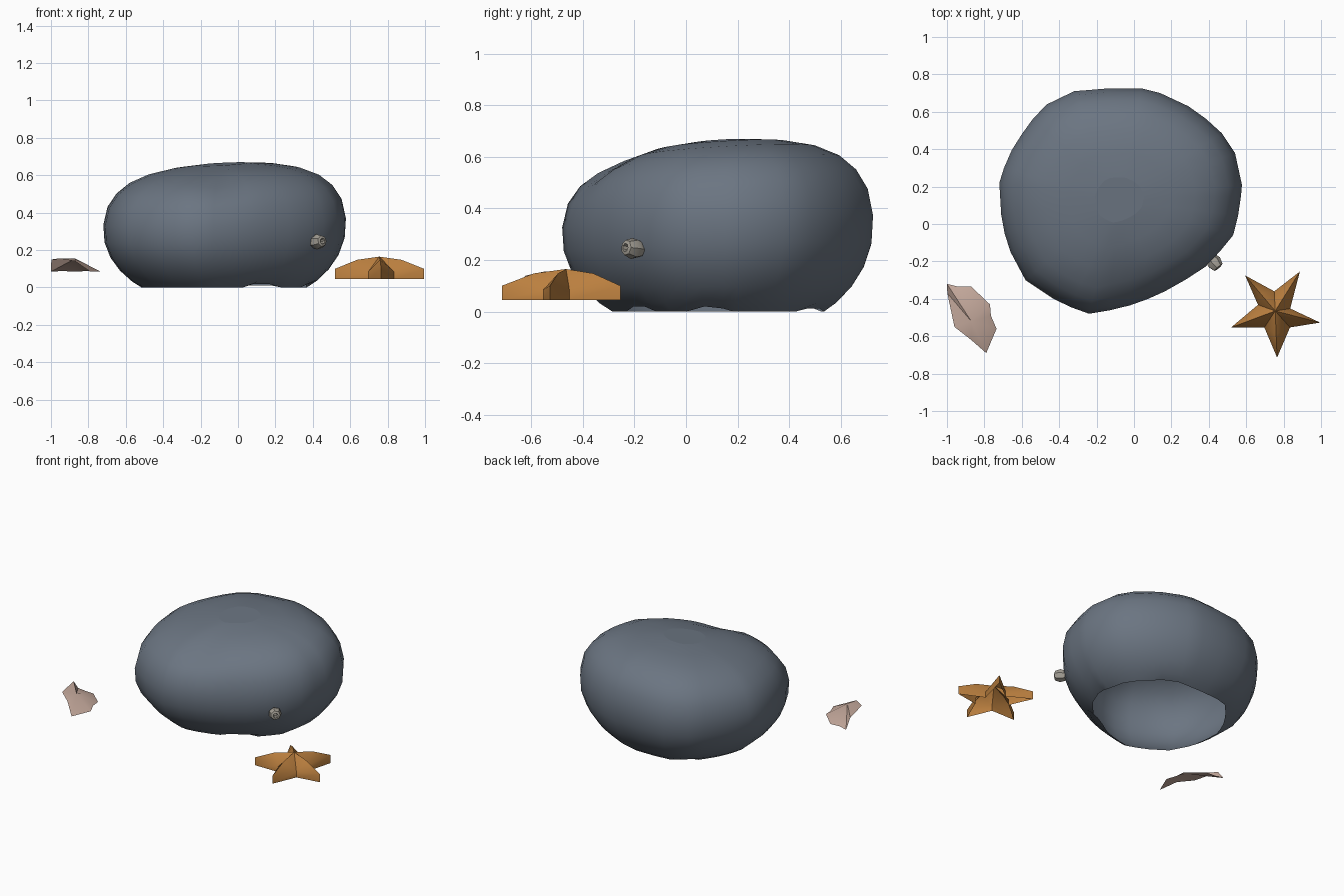
import bpy, bmesh, math, random
from mathutils import Vector

if "Cube" in bpy.data.objects:
    bpy.data.objects.remove(bpy.data.objects["Cube"])

random.seed(4)


def material(name, rgb):
    m = bpy.data.materials.new(name)
    m.diffuse_color = (*rgb, 1)
    m.use_nodes = True
    m.node_tree.nodes["Principled BSDF"].inputs["Base Color"].default_value = m.diffuse_color
    return m


STONE = material("slate_stone", (0.147, 0.178, 0.222))
ORANGE = material("starfish_orange", (0.50, 0.215, 0.05))
PINK = material("shell_pink", (0.56, 0.40, 0.335))
GREY = material("barnacle_grey", (0.37, 0.345, 0.30))


def make(name, verts, faces, mat, angle=60):
    me = bpy.data.meshes.new(name)
    me.from_pydata([tuple(v) for v in verts], [], faces)
    me.materials.append(mat)
    ob = bpy.data.objects.new(name, me)
    bpy.context.collection.objects.link(ob)
    bpy.ops.object.select_all(action='DESELECT')
    ob.select_set(True)
    bpy.context.view_layer.objects.active = ob
    bpy.ops.object.shade_smooth_by_angle(angle=math.radians(angle))
    return ob


def bridge(rows, n):
    """Quads joining consecutive closed rings of n vertices."""
    return [(r * n + k, r * n + (k + 1) % n, (r + 1) * n + (k + 1) % n, (r + 1) * n + k)
            for r in range(rows - 1) for k in range(n)]


# Boulder: plan outline swept through a rounded vertical profile, open underneath
CX, CY = -0.08, 0.13
OUTLINE = [(-.32, .71), (.04, .725), (.14, .70), (.29, .63), (.47, .485), (.54, .38),
           (.577, .21), (.572, .15), (.53, -.06), (.38, -.23), (.165, -.36), (-.02, -.435),
           (-.24, -.48), (-.43, -.40), (-.58, -.30), (-.66, -.15), (-.71, .05),
           (-.72, .22), (-.695, .30), (-.6, .48), (-.465, .64)]
PROFILE = [(.68, 0), (.76, .05), (.86, .14), (.94, .25), (.99, .38), (1, .53), (.965, .68),
           (.89, .79), (.78, .875), (.62, .94), (.42, .98), (.2, 1)]


def boulder_point(p, s, t):
    x, y = CX + (p[0] - CX) * s, CY + (p[1] - CY) * s
    h = 0.66 + 0.06 * (y - CY) + 0.05 * (x - CX)
    # shallow hollow on the front brow
    dent = 0.03 * math.exp(-((x + .08) ** 2 + (y + .33) ** 2) / .02) * max(0, t - .5) * 2
    return Vector((x, y + dent * .5, t * h - dent))


# a vertex on each outline corner, plus one midway along every long edge
plan = []
for a, b in zip(OUTLINE, OUTLINE[1:] + OUTLINE[:1]):
    plan.append(a)
    if math.dist(a, b) > 0.19:
        plan.append(((a[0] + b[0]) / 2 * 1.01, (a[1] + b[1]) / 2 * 1.01))
n = len(plan)
verts = []
for s, t in PROFILE:
    for p in plan:
        v = boulder_point(p, s, t)
        if t == 0:
            v.z = random.choice((0, 0, 0, .012, .02))
        verts.append(v)
rows = len(PROFILE)
faces = bridge(rows, n)
verts.append(boulder_point((CX, CY), 0, 1))
last = (rows - 1) * n
faces += [(last + (k + 1) % n, len(verts) - 1, last + k) for k in range(n)]
# outline runs clockwise, so turn the faces outward
make("boulder", verts, [f[::-1] if len(f) == 4 else (f[0], f[2], f[1])[::-1] and (f[0], f[1], f[2])
                        for f in faces], STONE, 80)

# Starfish: five ridged arms with short side walls, open underneath
TIPS = [(.995, -.527), (.887, -.254), (.594, -.275), (.519, -.553), (.765, -.714)]
NOTCHES = [(.835, -.452), (.75, -.36), (.663, -.432), (.697, -.553), (.834, -.553)]
centre = Vector((.755, -.465, .165))
rim = [p for pair in zip(TIPS, NOTCHES) for p in pair]
verts = [Vector((x, y, .045)) for x, y in rim]
verts += [Vector((x, y, .10 if i % 2 == 0 else .085)) for i, (x, y) in enumerate(rim)]
ridge = len(verts)
for x, y in TIPS:
    m = centre.lerp(Vector((x, y, 0)), .5)
    verts.append(Vector((m.x, m.y, .148)))
verts.append(centre)
c = len(verts) - 1
faces = bridge(2, 10)
for i in range(5):
    tip, left, right, mid = 10 + 2 * i, 11 + 2 * i, 10 + (2 * i - 1) % 10, ridge + i
    faces += [(tip, left, mid), (left, c, mid), (tip, mid, right), (right, mid, c)]
make("starfish", verts, faces, ORANGE, 50)

# Broken shell: a thin arched sheet fanned around its crest
EDGE = [(-1, -.32, .085), (-.998, -.37, .15), (-.96, -.55, .155), (-.87, -.62, .14),
        (-.79, -.69, .085), (-.735, -.56, .085), (-.765, -.49, .09), (-.77, -.43, .09),
        (-.87, -.335, .085), (-.94, -.335, .088)]
verts = EDGE + [(-.87, -.52, .155)]
make("shell_fragment", verts, [(i, (i + 1) % 10, 10) for i in range(10)], PINK, 40)


# Barnacles: small turned knobs with a crater, pointing out of the boulder
def barnacle(name, loc, axis, size):
    prof = [(.75, -.9), (1, -.1), (.72, .75), (.38, .85), (.25, .2)]
    sides = 7
    rot = Vector(axis).to_track_quat('Z', 'Y')
    vs = []
    for r, h in prof:
        for k in range(sides):
            a = math.tau * k / sides
            vs.append(Vector(loc) + rot @ Vector((r * math.cos(a), r * math.sin(a), h)) * size)
    top = (len(prof) - 1) * sides
    fs = bridge(len(prof), sides) + [tuple(range(top, top + sides))]
    make(name, vs, fs, GREY, 35)


barnacle("large_barnacle", (.43, -.208, .245), (.62, -.75, .1), .042)
barnacle("small_barnacle", (.388, -.15, .447), (.6, -.7, .4), .017)
